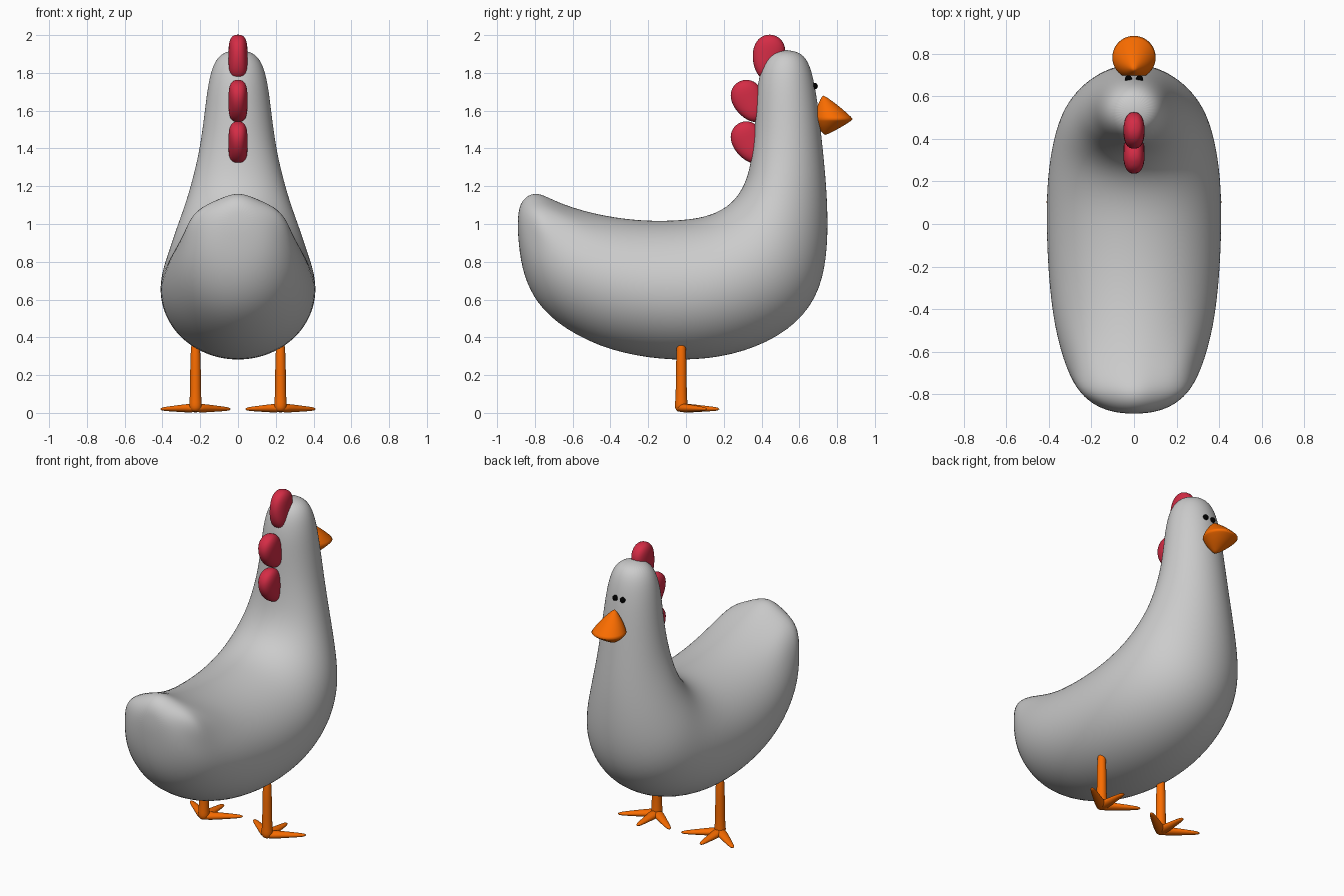
import bpy, bmesh, math
from mathutils import Vector

if "Cube" in bpy.data.objects:
    bpy.data.objects.remove(bpy.data.objects["Cube"])


def material(name, color):
    m = bpy.data.materials.new(name)
    m.diffuse_color = (*color, 1)
    m.use_nodes = True
    m.node_tree.nodes["Principled BSDF"].inputs["Base Color"].default_value = m.diffuse_color
    return m


ORANGE = material("orange", (0.95, 0.15, 0.0))
RED = material("red", (0.66, 0.025, 0.06))
BLACK = material("black", (0.0, 0.0, 0.0))


def finish(bm, name, mat=None, subsurf=0):
    bmesh.ops.recalc_face_normals(bm, faces=bm.faces)
    me = bpy.data.meshes.new(name)
    bm.to_mesh(me)
    bm.free()
    me.shade_smooth()
    ob = bpy.data.objects.new(name, me)
    bpy.context.collection.objects.link(ob)
    if mat:
        me.materials.append(mat)
    if subsurf:
        s = ob.modifiers.new("smooth", 'SUBSURF')
        s.levels = s.render_levels = subsurf
    return ob


def loft(bm, rings, start, end):
    """Skin closed rings of points and close both ends with a pole."""
    loops = [[bm.verts.new(p) for p in r] for r in rings]
    n = len(loops[0])
    for a, b in zip(loops, loops[1:]):
        for i in range(n):
            j = (i + 1) % n
            bm.faces.new((a[i], a[j], b[j], b[i]))
    for loop, pole in ((loops[0], start), (loops[-1], end)):
        v = bm.verts.new(pole)
        for i in range(n):
            bm.faces.new((loop[i], loop[(i + 1) % n], v))


# Body: sections from tail to head (belly y, z, back y, z, half width)
SECTIONS = [
    (-.889, .93, -.884, 1.09, .08), (-.872, .77, -.853, 1.14, .165),
    (-.815, .615, -.785, 1.163, .248), (-.695, .475, -.69, 1.117, .317),
    (-.46, .345, -.50, 1.055, .378), (-.20, .286, -.25, 1.015, .405),
    (.05, .274, .00, 1.019, .414), (.31, .317, .14, 1.048, .408),
    (.55, .432, .24, 1.105, .38), (.698, .605, .302, 1.19, .34),
    (.748, .82, .337, 1.29, .285), (.752, 1.05, .356, 1.42, .236),
    (.74, 1.25, .365, 1.53, .203), (.714, 1.50, .371, 1.64, .179),
    (.690, 1.70, .379, 1.745, .162), (.658, 1.845, .405, 1.85, .134),
    (.612, 1.906, .453, 1.908, .085),
]
# Tail feather bumps (|x|, y, z, height, radius)
BUMPS = [(.20, -.76, 1.02, .052, .085), (0, -.80, 1.16, .012, .07)]
N = 36
rings = []
for by, bz, ty, tz, w in SECTIONS:
    c = Vector((0, (by + ty) / 2, (bz + tz) / 2))
    up = Vector((0, ty, tz)) - c
    ring = []
    for i in range(N):
        a = 2 * math.pi * i / N
        p = c + up * math.cos(a) + Vector((w * math.sin(a), 0, 0))
        q = Vector((abs(p.x), p.y, p.z))
        out = (p - c).normalized()
        for x, y, z, h, r in BUMPS:
            p += out * h * math.exp(-((q - Vector((x, y, z))).length / r) ** 2)
        ring.append(p)
    rings.append(ring)
bm = bmesh.new()
loft(bm, rings, (0, -.891, 1.01), (0, .532, 1.923))
finish(bm, "body", subsurf=2)

# Comb: three egg-shaped lobes with flattened sides
for k, (y, z, sy, sz, tilt) in enumerate([(.435, 1.885, .083, .118, -12),
                                          (.333, 1.65, .083, .116, 24),
                                          (.333, 1.43, .083, .116, 24)]):
    bm = bmesh.new()
    bmesh.ops.create_uvsphere(bm, u_segments=32, v_segments=20, radius=1)
    for v in bm.verts:
        x, yy, zz = v.co
        flat = (1 - zz ** 4) ** .5 / max((1 - zz * zz) ** .5, .3)
        x = math.copysign(abs(x * min(flat, 1.6)) ** .8, x)
        v.co = (.05 * min(max(x, -1.05), 1.05), sy * yy * (1 + .2 * zz), sz * zz)
    ob = finish(bm, f"comb_lobe_{k + 1}", RED)
    ob.location = (0, y, z)
    ob.rotation_euler.x = math.radians(tilt)

# Beak: round rim rising to a ridge above and a shallower one below
bm = bmesh.new()
RIM = Vector((0, .783, 1.555))
TOP, LOW = Vector((0, .725, 1.685)), Vector((0, .735, 1.468))
beak = []
for t, apex in ((.75, TOP), (.4, TOP), (0, RIM), (.4, LOW), (.75, LOW)):
    c = RIM.lerp(apex, t)
    r = .104 * (1 - t ** 1.3)
    beak.append([c + Vector((r * math.cos(a), r * math.sin(a), 0))
                 for a in (2 * math.pi * i / 24 for i in range(24))])
loft(bm, beak, TOP, LOW)
crease = bm.edges.layers.float.new("crease_edge")
for e in bm.edges:
    if all(abs(v.co.z - RIM.z) < 1e-5 for v in e.verts):
        e[crease] = .7
finish(bm, "beak", ORANGE, 2)

# Eyes, legs and feet, one per side
for side, s in (("left", -1), ("right", 1)):
    bm = bmesh.new()
    bmesh.ops.create_uvsphere(bm, u_segments=16, v_segments=10, radius=.017)
    finish(bm, f"{side}_eye", BLACK).location = (s * .026, .681, 1.73)

    ankle = Vector((s * .225, -.025, .026))

    def circle(c, u, v, ru, rv, n=14):
        return [c + u * ru * math.cos(2 * math.pi * i / n)
                + v * rv * math.sin(2 * math.pi * i / n) for i in range(n)]

    X, Y, Z = Vector((1, 0, 0)), Vector((0, 1, 0)), Vector((0, 0, 1))
    bm = bmesh.new()
    leg = [(-.018, .024), (.0, .036), (.03, .034), (.07, .029), (.36, .029)]
    loft(bm, [circle(ankle + Z * h, X, Y, r, r) for h, r in leg],
         ankle - Z * .022, ankle + Z * .37)
    finish(bm, f"{side}_leg", ORANGE, 1)

    for label, dx, dy in (("outer", s * .190, .135), ("middle", 0, .207),
                          ("inner", -s * .190, .135)):
        bm = bmesh.new()
        d = Vector((dx, dy, -.006))
        across = d.cross(Z).normalized()
        prof = [(0, .036, .026), (.3, .029, .022), (.65, .021, .015),
                (.92, .014, .010)]
        loft(bm, [circle(ankle + d * t, across, Z, w, h)
                  for t, w, h in prof], ankle - d * .08, ankle + d)
        finish(bm, f"{side}_{label}_toe", ORANGE, 1)
